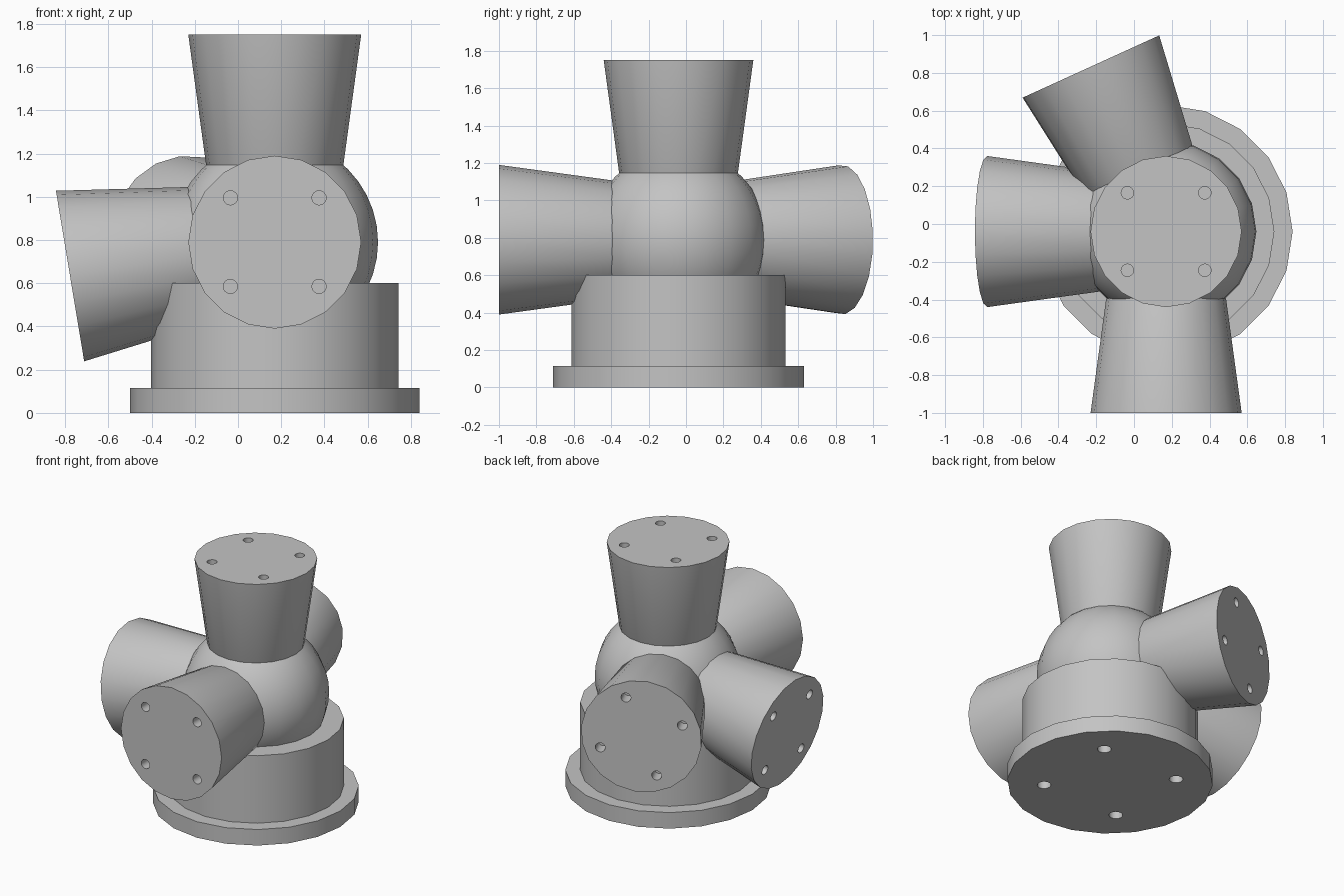
import bpy, bmesh, math
from mathutils import Matrix, Vector

cube = bpy.data.objects.get("Cube")
if cube:
    bpy.data.objects.remove(cube, do_unlink=True)

SIDES = 20
HUB = Vector((0.17, -0.04, 0.79))

grey = bpy.data.materials.new("plain_grey")
grey.use_nodes = True
GREY = (0.55, 0.55, 0.55, 1)
grey.diffuse_color = GREY
grey.node_tree.nodes["Principled BSDF"].inputs["Base Color"].default_value = GREY


def add_object(name, bm):
    mesh = bpy.data.meshes.new(name)
    bm.to_mesh(mesh)
    bm.free()
    obj = bpy.data.objects.new(name, mesh)
    bpy.context.collection.objects.link(obj)
    return obj


def activate(obj):
    bpy.ops.object.select_all(action='DESELECT')
    obj.select_set(True)
    bpy.context.view_layer.objects.active = obj


def finish(obj, matrix):
    obj.data.materials.clear()
    obj.data.materials.append(grey)
    obj.matrix_world = matrix
    activate(obj)
    bpy.ops.object.shade_smooth_by_angle(angle=math.radians(35))


def lathe(name, profile):
    """Closed solid turned around z from (radius, height) pairs."""
    bm = bmesh.new()
    rings = []
    for r, z in profile:
        rings.append([bm.verts.new((r * math.cos(a), r * math.sin(a), z))
                      for a in (math.tau * i / SIDES for i in range(SIDES))])
    for low, high in zip(rings, rings[1:]):
        for i in range(SIDES):
            j = (i + 1) % SIDES
            bm.faces.new((low[i], low[j], high[j], high[i]))
    bm.faces.new(rings[0][::-1])
    bm.faces.new(rings[-1])
    return add_object(name, bm)


def drill(obj, offset, radius, height, depth):
    """Cut four blind bolt holes in a square pattern."""
    bm = bmesh.new()
    for sx in (-1, 1):
        for sy in (-1, 1):
            bmesh.ops.create_cone(
                bm, cap_ends=True, segments=16, radius1=radius, radius2=radius,
                depth=depth * 2,
                matrix=Matrix.Translation((sx * offset, sy * offset, height)))
    cutter = add_object("bolt_hole_cutter", bm)
    cutter.hide_render = True
    mod = obj.modifiers.new("bolt_holes", 'BOOLEAN')
    mod.operation = 'DIFFERENCE'
    mod.solver = 'EXACT'
    mod.object = cutter
    activate(obj)
    bpy.ops.object.modifier_apply(modifier=mod.name)
    bpy.data.objects.remove(cutter, do_unlink=True)


def frame(normal, roll):
    """Matrix at the hub whose z axis points along the branch."""
    n = Vector(normal).normalized()
    h = Vector((0, 0, 1)).cross(n)
    h = h.normalized() if h.length > 0.01 else Vector((1, 0, 0))
    rot = Matrix((h, n.cross(h), n)).transposed().to_4x4()
    return Matrix.Translation(HUB) @ rot @ Matrix.Rotation(roll, 4, 'Z')


# Flanged base
base = lathe("flanged_base", [(0.67, 0), (0.67, 0.115), (0.573, 0.115), (0.573, 0.6)])
drill(base, 0.305, 0.045, 0, 0.1)
finish(base, Matrix.Translation((HUB.x, HUB.y, 0)))

# Central ball
bm = bmesh.new()
bmesh.ops.create_uvsphere(bm, u_segments=SIDES, v_segments=SIDES, radius=0.478)
finish(add_object("hub_ball", bm), Matrix.Translation(HUB))

# Flared branches
tilt, yaw = math.radians(9.4), math.radians(24.5)
branches = {
    "top_branch": ((0, 0, 1), 0),
    "front_branch": ((0, -1, 0), 0),
    "right_branch": ((-math.cos(tilt), 0, -math.sin(tilt)), 0),
    "back_branch": ((-math.sin(yaw), math.cos(yaw), 0), -yaw),
}
for name, (normal, roll) in branches.items():
    branch = lathe(name, [(0.29, 0.3), (0.318, 0.36), (0.4, 0.96)])
    drill(branch, 0.205, 0.033, 0.96, 0.1)
    finish(branch, frame(normal, roll))
